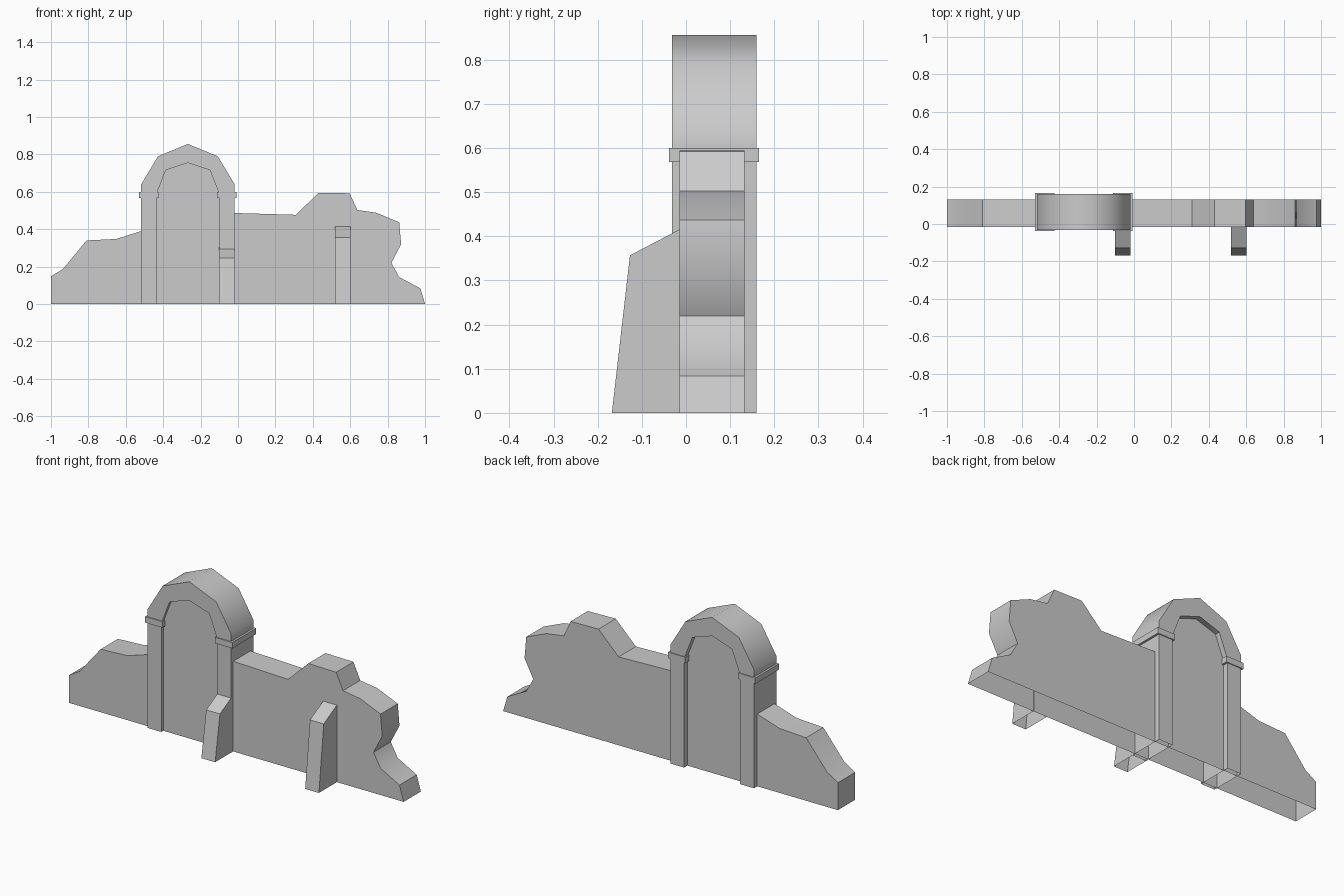
import bpy, bmesh, math

cube = bpy.data.objects.get("Cube")
if cube:
    bpy.data.objects.remove(cube, do_unlink=True)

stone = bpy.data.materials.new("grey_stone")
stone.use_nodes = True
GREY = (0.6, 0.6, 0.6, 1)
stone.diffuse_color = GREY
stone.node_tree.nodes["Principled BSDF"].inputs["Base Color"].default_value = GREY


def prism(name, front, back, smooth=0):
    """Solid between two matching outlines, left open where it meets the ground."""
    bm = bmesh.new()
    a = [bm.verts.new(p) for p in front]
    b = [bm.verts.new(p) for p in back]
    bm.faces.new(a)
    bm.faces.new(b[::-1])
    n = len(a)
    for i in range(n):
        j = (i + 1) % n
        bm.faces.new((a[i], b[i], b[j], a[j]))
    bmesh.ops.recalc_face_normals(bm, faces=bm.faces)
    ground = [f for f in bm.faces if all(v.co.z < 1e-4 for v in f.verts)]
    bmesh.ops.delete(bm, geom=ground, context='FACES_ONLY')
    mesh = bpy.data.meshes.new(name)
    bm.to_mesh(mesh)
    bm.free()
    mesh.materials.append(stone)
    obj = bpy.data.objects.new(name, mesh)
    bpy.context.collection.objects.link(obj)
    if smooth:
        bpy.ops.object.select_all(action='DESELECT')
        obj.select_set(True)
        bpy.context.view_layer.objects.active = obj
        bpy.ops.object.shade_smooth_by_angle(angle=math.radians(smooth))
    return obj


def slab(name, outline, y0, y1, smooth=0):
    """Outline in x and z, extruded in depth."""
    return prism(name, [(x, y0, z) for x, z in outline],
                 [(x, y1, z) for x, z in outline], smooth)


def box(name, x0, x1, y0, y1, z0, z1):
    return slab(name, [(x0, z0), (x1, z0), (x1, z1), (x0, z1)], y0, y1)


MID = -0.268  # centre line of the gate


def mirrored(half):
    """Complete a half outline (offset, height) that ends on the centre line."""
    return [(MID - d, z) for d, z in half] + [(MID + d, z) for d, z in half[-2::-1]]


# Ruined wall, rising behind the arch to fill the gateway
left_ruin = [(-1, 0), (-1, .148), (-.935, .188), (-.81, .34), (-.65, .348), (-.48, .402)]
gate_fill = mirrored([(.21, .6), (.14, .755), (0, .81)])
right_ruin = [(-.06, .488), (.31, .477), (.43, .595), (.597, .592), (.638, .503),
              (.74, .488), (.862, .437), (.872, .32), (.82, .22), (.862, .144),
              (.975, .084), (1, 0)]
slab("ruined_wall", left_ruin + gate_fill + right_ruin, -.015, .132, 40)

# Arch ring
outer = mirrored([(.25, .595), (.25, .64), (.16, .79), (0, .856)])
inner = mirrored([(.165, .595), (.118, .716), (0, .755)])
slab("arch", outer + inner[::-1], -.032, .16, 50)

# Gate pillars and their capitals
for side, s in (("right", -1), ("left", 1)):
    x0, x1 = sorted((MID + s * .168, MID + s * .25))
    box(side + "_pillar", x0, x1, -.032, .16, 0, .58)
    box(side + "_capital", x0 - .011, x1 + .011, -.038, .165, .568, .6)

# Sloping buttresses on the front
for name, x, top in (("gate_buttress", -.06, .305), ("wall_buttress", .56, .417)):
    side = [(-.168, 0), (-.127, top - .06), (-.012, top), (-.012, 0)]
    prism(name, [(x - .041, y, z) for y, z in side], [(x + .041, y, z) for y, z in side])
